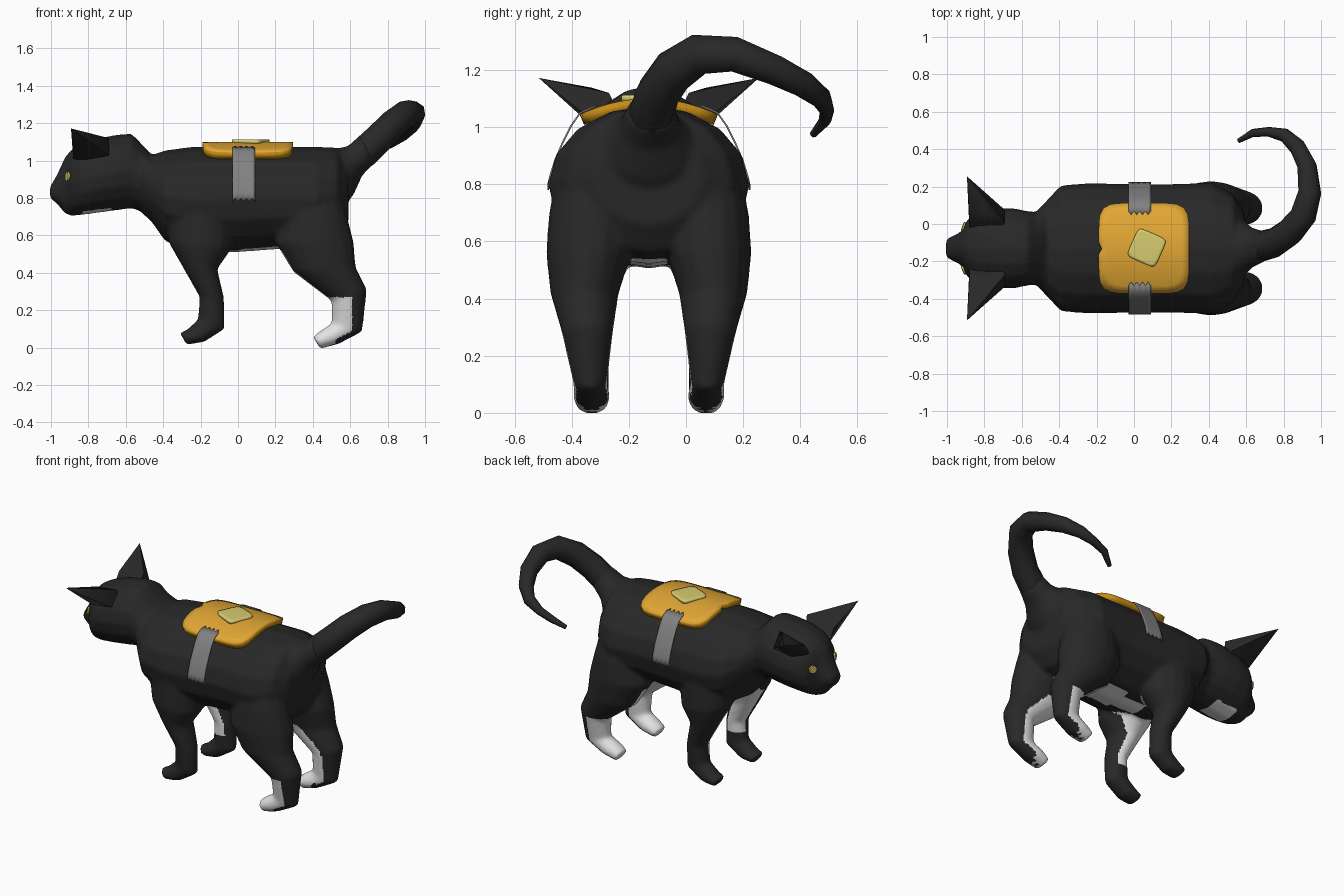
import bpy, bmesh, math
from mathutils import Vector

cube = bpy.data.objects.get("Cube")
if cube:
    bpy.data.objects.remove(cube)

MID = -0.13  # the animal's centre line in y


def material(name, rgb):
    m = bpy.data.materials.new(name)
    m.use_nodes = True
    m.diffuse_color = (*rgb, 1)
    m.node_tree.nodes["Principled BSDF"].inputs["Base Color"].default_value = (*rgb, 1)
    return m


black = material("black fur", (0.021, 0.021, 0.021))
white = material("white fur", (0.78, 0.78, 0.78))
bread = material("toasted bread", (0.77, 0.39, 0.035))
crust = material("crust", (0.56, 0.26, 0.008))
butter = material("butter", (0.68, 0.6, 0.16))
tape = material("grey tape", (0.22, 0.22, 0.22))
iris = material("yellow eye", (0.62, 0.53, 0.1))


def add_object(name, bm, mats, angle=40):
    bmesh.ops.recalc_face_normals(bm, faces=bm.faces)
    me = bpy.data.meshes.new(name)
    bm.to_mesh(me)
    bm.free()
    for m in mats:
        me.materials.append(m)
    me.shade_smooth()
    me.set_sharp_from_angle(angle=math.radians(angle))
    ob = bpy.data.objects.new(name, me)
    bpy.context.collection.objects.link(ob)
    return ob


def loft(bm, sections, side=1, n=16):
    """Each section is an ellipse: two end points in x, z, then y offset and half width."""
    rings = []
    for x1, z1, x2, z2, off, half in sections:
        a, b = Vector((x1, 0, z1)), Vector((x2, 0, z2))
        ring = []
        for i in range(n):
            t = math.tau * i / n
            p = (a + b) / 2 + (a - b) / 2 * math.cos(t)
            p.y = MID + side * (off + half * math.sin(t))
            ring.append(bm.verts.new(p))
        rings.append(ring)
    for r, s in zip(rings, rings[1:]):
        for i in range(n):
            j = (i + 1) % n
            bm.faces.new((r[i], r[j], s[j], s[i]))
    bm.faces.new(rings[0])
    bm.faces.new(rings[-1])


# Head and trunk: x, top, bottom, half width
trunk = [(-1.005, .86, .80, .05), (-.965, .93, .765, .07), (-.925, 1.02, .715, .088),
         (-.89, 1.06, .703, .155), (-.84, 1.09, .708, .195), (-.75, 1.12, .72, .215),
         (-.64, 1.14, .735, .215), (-.57, 1.145, .745, .2), (-.525, 1.1, .73, .195),
         (-.46, 1.03, .67, .265), (-.39, 1.055, .57, .338), (-.24, 1.075, .505, .35),
         (0, 1.075, .51, .345), (.2, 1.075, .525, .345), (.42, 1.075, .52, .352),
         (.53, 1.07, .56, .29), (.59, .99, .66, .19)]
tail_root = [(.42, 1.075, .53, .70, 0, .25), (.52, 1.065, .62, .82, 0, .16),
             (.58, 1.075, .665, .92, .003, .11), (.66, 1.135, .73, .985, .01, .082)]
front_leg = [(-.34, .88, 0, .88, .2, .1), (-.39, .72, -.02, .72, .2, .135),
             (-.37, .56, -.04, .52, .2, .14), (-.29, .42, -.11, .42, .21, .1),
             (-.205, .27, -.075, .27, .205, .072), (-.215, .15, -.07, .1, .2, .06),
             (-.275, .095, -.18, .03, .2, .062), (-.31, .08, -.275, .015, .2, .055)]
hind_leg = [(.25, .88, .54, .88, .2, .11), (.23, .7, .585, .7, .205, .145),
            (.2, .56, .62, .56, .21, .15), (.295, .405, .63, .43, .225, .12),
            (.50, .25, .69, .31, .215, .09), (.50, .13, .665, .085, .205, .06),
            (.44, .09, .54, .02, .2, .066), (.40, .06, .44, -.007, .2, .055)]
bm = bmesh.new()
loft(bm, [(x, t, x, b, 0, w) for x, t, b, w in trunk])
loft(bm, tail_root)
for side in (-1, 1):
    loft(bm, front_leg, side)
    loft(bm, hind_leg, side)
rough = add_object("rough_body", bm, [black])

# Fuse the shells into one smooth skin
remesh = rough.modifiers.new("fuse", "REMESH")
remesh.mode = "VOXEL"
remesh.voxel_size = 0.011
soften = rough.modifiers.new("soften", "SMOOTH")
soften.factor = 0.5
soften.iterations = 12
bpy.context.view_layer.update()
skin = bpy.data.meshes.new_from_object(
    rough.evaluated_get(bpy.context.evaluated_depsgraph_get()))
bpy.data.objects.remove(rough)
skin.materials.clear()
skin.materials.append(black)
skin.materials.append(white)


def is_white(c, n):
    off = c.y - MID
    outward = n.y * (1 if off > 0 else -1)
    if c.x > .36 and c.z < .27:
        return c.x < .61 and n.x < .25                    # hind paws, dark soles
    if c.x > .18 and c.z < .52 and c.x < min(.6, .9 - c.z) and abs(off) > .1:
        return outward < .25 and n.x < .3                 # front of inner thighs
    if -.34 < c.x < .02 and .2 < c.z < .55 and abs(off) > .06:
        return outward < -.1 and n.x < .5                 # inner front legs
    if -.83 < c.x < -.68:
        return n.z < -.87 and abs(off) < .085             # chin
    return -.15 < c.x < .46 and c.z < .57 and n.z < -.8 and abs(off) < .1


for f in skin.polygons:
    f.material_index = int(is_white(f.center, f.normal))
skin.shade_smooth()
body = bpy.data.objects.new("body", skin)
bpy.context.collection.objects.link(body)

# Ears and eyes
for side, label in ((1, "left"), (-1, "right")):
    bm = bmesh.new()
    for x, off, z in ((-.893, .385, 1.172), (-.88, .1, 1.0), (-.88, .15, 1.08),
                      (-.69, .205, 1.03), (-.69, .14, 1.12), (-.82, .205, 1.01),
                      (-.79, .2, 1.138), (-.72, .08, 1.0)):
        bm.verts.new((x, MID + side * off, z))
    bmesh.ops.convex_hull(bm, input=bm.verts)
    add_object(label + "_ear", bm, [black], 65)

    hit, spot, normal, _ = body.closest_point_on_mesh(Vector((-.91, MID + side * .115, .915)))
    facing = (normal + Vector((-.3, 0, 0))).normalized()
    bm = bmesh.new()
    bmesh.ops.create_cone(bm, cap_ends=True, segments=12, radius1=.026, radius2=.024, depth=.009)
    eye = add_object(label + "_eye", bm, [iris])
    eye.location = spot + normal * .005
    eye.rotation_euler = facing.to_track_quat("Z", "Y").to_euler()

# Curled tail
path = [(.6, -.13, .97, .07), (.67, -.122, 1.04, .082), (.75, -.1, 1.115, .08),
        (.83, -.045, 1.195, .078), (.905, .045, 1.255, .072), (.94, .17, 1.255, .063),
        (.925, .31, 1.2, .054), (.875, .41, 1.15, .047), (.805, .475, 1.1, .037),
        (.72, .493, 1.06, .026), (.635, .487, 1.025, .022), (.56, .445, .975, .013)]
curve = bpy.data.curves.new("tail", "CURVE")
curve.dimensions = "3D"
curve.bevel_depth = 1
curve.bevel_resolution = 2
curve.use_fill_caps = True
spline = curve.splines.new("POLY")
spline.points.add(len(path) - 1)
for p, (x, y, z, r) in zip(spline.points, path):
    p.co = (x, y, z, 1)
    p.radius = r
spline.use_smooth = True
curve.materials.append(black)
tail = bpy.data.objects.new("tail", curve)
bpy.context.collection.objects.link(tail)


def slab(name, centre, half, turn, top, thick, bend, power, notch, mats):
    """Rounded square plate, bent down to both sides."""
    n, rings = 48, 6
    bm = bmesh.new()

    def vert(r, t):
        x = centre[0] + r * math.cos(t + turn)
        y = centre[1] + r * math.sin(t + turn)
        return bm.verts.new((x, y, top - bend * (y - MID) ** 2))

    hub, previous = vert(0, 0), None
    for k in range(1, rings + 1):
        ring = []
        for i in range(n):
            t = math.tau * i / n
            r = half * (abs(math.cos(t)) ** power + abs(math.sin(t)) ** power) ** (-1 / power)
            if i == n // 2 and k == rings:
                r *= 1 - notch
            ring.append(vert(r * k / rings, t))
        for i in range(n):
            j = (i + 1) % n
            bm.faces.new((previous[i], ring[i], ring[j], previous[j]) if previous
                         else (hub, ring[i], ring[j]))
        previous = ring
    ob = add_object(name, bm, mats)
    solid = ob.modifiers.new("thickness", "SOLIDIFY")
    solid.thickness = thick
    solid.offset = -1
    solid.material_offset = solid.material_offset_rim = len(mats) - 1


slab("toast", (.053, MID), .242, 0, 1.1, .04, .95, 6, .07, [bread, crust])
slab("butter_pat", (.068, -.127), .083, math.radians(-24), 1.114, .022, .3, 7, 0, [butter])

# Tape strips with zigzag ends
strip = [(.2, 1.068), (.24, 1.05), (.272, 1.005), (.302, .945), (.328, .885), (.345, .83), (.352, .78)]
for side, label in ((1, "left"), (-1, "right")):
    bm = bmesh.new()
    cols = 9
    rows = []
    for k, (off, z) in enumerate(strip):
        row = []
        for i in range(cols):
            tooth = i % 2
            dy = -.02 * tooth if k == 0 else 0
            dz = .02 * tooth if k == len(strip) - 1 else .008 * tooth * (k == 0)
            row.append(bm.verts.new((-.03 + .12 * i / (cols - 1), MID + side * (off + dy), z + dz)))
        rows.append(row)
    for a, b in zip(rows, rows[1:]):
        for i in range(cols - 1):
            bm.faces.new((a[i], a[i + 1], b[i + 1], b[i]))
    ob = add_object(label + "_tape", bm, [tape])
    solid = ob.modifiers.new("thickness", "SOLIDIFY")
    solid.thickness = .006
    solid.offset = 0
